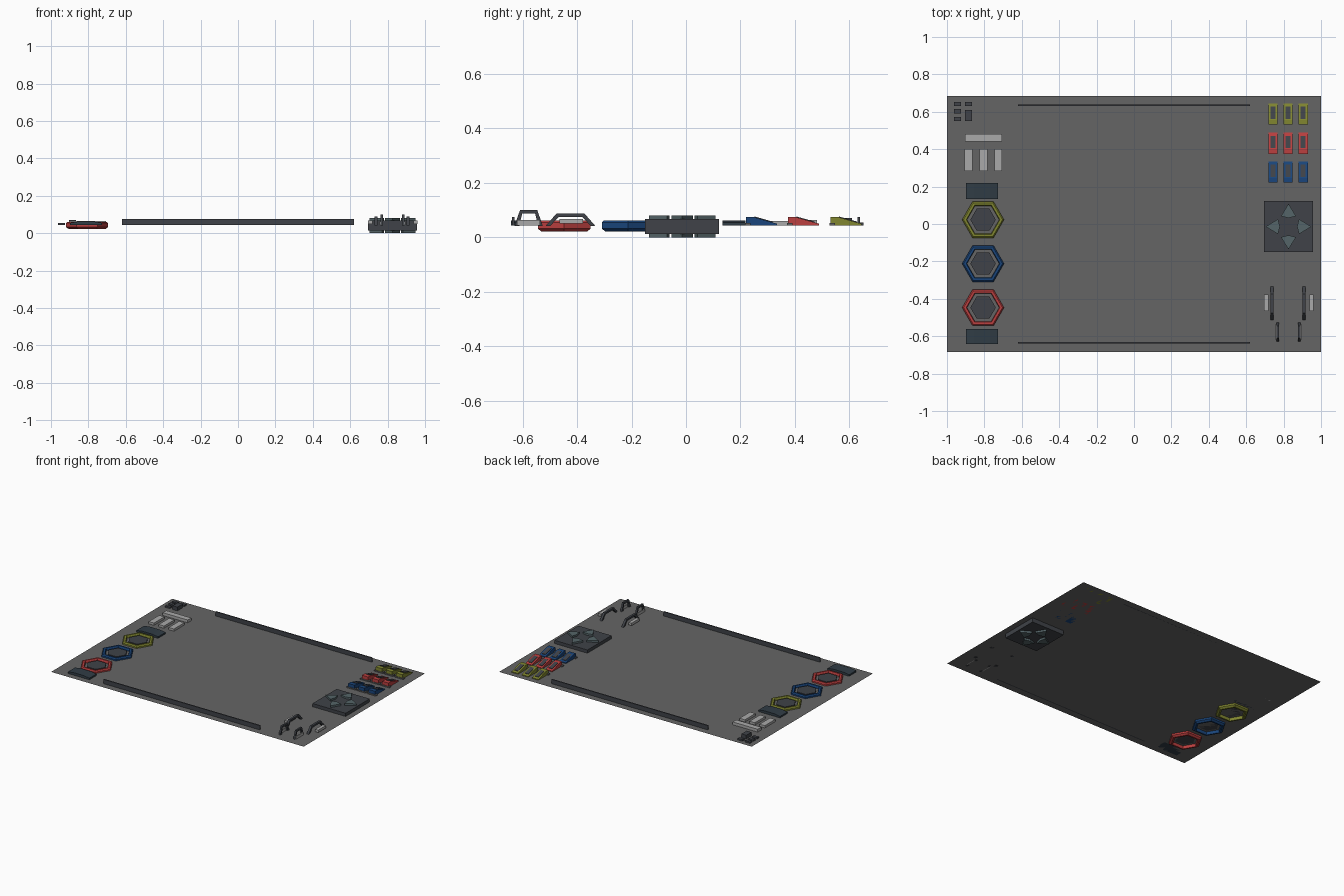
import bpy, bmesh
from math import cos, sin, pi

if "Cube" in bpy.data.objects:
    bpy.data.objects.remove(bpy.data.objects["Cube"])

P = 0.044  # height of the flat panel


def material(name, rgb):
    m = bpy.data.materials.new(name)
    m.diffuse_color = (*rgb, 1)
    m.use_nodes = True
    m.node_tree.nodes["Principled BSDF"].inputs["Base Color"].default_value = m.diffuse_color
    return m


PANEL = material("panel_grey", (0.13, 0.13, 0.13))
DARK = material("dark_grey", (0.05, 0.055, 0.065))
SLATE = material("slate", (0.03, 0.045, 0.06))
TEAL = material("teal_grey", (0.09, 0.13, 0.14))
LIGHT = material("light_grey", (0.4, 0.4, 0.4))
RED = material("red", (0.5, 0.05, 0.05))
BLUE = material("blue", (0.01, 0.06, 0.2))
YELLOW = material("olive_yellow", (0.22, 0.24, 0.03))


def build(name, verts, faces, mat):
    me = bpy.data.meshes.new(name)
    me.from_pydata(verts, [], faces)
    bm = bmesh.new()
    bm.from_mesh(me)
    if len(faces) > 1:
        bmesh.ops.recalc_face_normals(bm, faces=bm.faces)
    bm.to_mesh(me)
    bm.free()
    me.materials.append(mat)
    ob = bpy.data.objects.new(name, me)
    bpy.context.collection.objects.link(ob)
    return ob


def prism(name, pts, a, b, mat, axis="z"):
    """Extrude a 2D outline along an axis from a to b."""
    place = {"z": lambda p, t: (p[0], p[1], t),
             "x": lambda p, t: (t, p[0], p[1]),
             "y": lambda p, t: (p[0], t, p[1])}[axis]
    n = len(pts)
    verts = [place(p, a) for p in pts] + [place(p, b) for p in pts]
    faces = [tuple(range(n)), tuple(range(n, 2 * n))]
    faces += [(i, (i + 1) % n, n + (i + 1) % n, n + i) for i in range(n)]
    return build(name, verts, faces, mat)


def box(name, x0, x1, y0, y1, z0, z1, mat):
    return prism(name, [(x0, y0), (x1, y0), (x1, y1), (x0, y1)], z0, z1, mat)


def hexagon(cx, cy, r):
    return [(cx + r * cos(k * pi / 3), cy + r * sin(k * pi / 3)) for k in range(6)]


def hex_ring(name, cx, cy, profile, mat):
    """Sweep a closed (radius, z) profile around six sides."""
    n = len(profile)
    verts = [(x, y, z) for k in range(6) for r, z in profile
             for x, y in [hexagon(cx, cy, r)[k]]]
    faces = [(k * n + i, k * n + (i + 1) % n,
              (k + 1) % 6 * n + (i + 1) % n, (k + 1) % 6 * n + i)
             for k in range(6) for i in range(n)]
    return build(name, verts, faces, mat)


# Base panel: a single sheet
build("base_panel", [(-1, -.685, P), (1, -.685, P), (1, .685, P), (-1, .685, P)],
      [(0, 1, 2, 3)], PANEL)

# Long rails on the front and back edges
for s in (-1, 1):
    box("long_rail", -.62, .62, s * .634 - .004, s * .634 + .004, P, .075, DARK)

# Hexagonal buttons
ring = [(.112, .032), (.112, .054), (.104, .061), (.09, .061),
        (.086, .054), (.086, .022), (.098, .022)]
for y, mat in ((.023, YELLOW), (-.212, BLUE), (-.447, RED)):
    hex_ring("hex_ring", -.807, y, ring, mat)
    prism("hex_core", hexagon(-.807, y, .068), P, .055, DARK)

# Low arched pads at both ends of the button row
arch = [(-.898, P), (-.727, P), (-.727, .055), (-.77, .062), (-.855, .062), (-.898, .055)]
for y0, y1 in ((.134, .219), (-.642, -.561)):
    prism("arched_pad", arch, y0, y1, SLATE, "y")

# Pale bars
box("pale_crossbar", -.904, -.706, .44, .48, P, .064, LIGHT)
for x in (-.884, -.805, -.726):
    box("pale_bar", x - .021, x + .021, .283, .401, P, .06, LIGHT)

# Small corner keys
for y in (.641, .603, .562):
    box("small_key", -.963, -.925, y - .011, y + .011, P, .055, DARK)
box("small_key", -.904, -.866, .63, .652, P, .055, DARK)
box("tall_key", -.904, -.866, .551, .61, P, .071, DARK)

# Coloured wedges: three rows of three, each with a foot and a sloped inset
for y, mat in ((.527, YELLOW), (.371, RED), (.217, BLUE)):
    slope = [(y + .004, P), (y + .117, P), (y + .117, .05), (y + .03, .075), (y + .004, .075)]
    inset = [(y + .035, .06), (y + .1, .05), (y + .1, .058), (y + .035, .0765)]
    for x in (.743, .823, .904):
        prism("wedge", slope, x - .025, x + .025, mat, "x")
        prism("wedge_inset", inset, x - .014, x + .014, DARK, "x")
        box("wedge_foot", x - .035, x + .035, y, y + .02, P, .052, PANEL)

# Directional pad with four arrows passing through
cx, cy = .826, -.014
box("direction_pad", cx - .131, cx + .131, cy - .136, cy + .136, .013, .067, DARK)
arrow = [(.122, 0), (.056, .04), (.046, 0), (.056, -.04)]
for k in range(4):
    c, s = cos(k * pi / 2), sin(k * pi / 2)
    pts = [(cx + u * c - v * s, cy + u * s + v * c) for u, v in arrow]
    prism("direction_arrow", pts, 0, .08, TEAL)


def handle(name, x, y0, y1, top, slant, w):
    """Trapezoid grab handle lying along y."""
    t = .013
    outline = [(y0, .042), (y0 + slant, top), (y1 - slant, top), (y1, .042),
               (y1 - t * 1.3, .042), (y1 - slant - t * .6, top - t),
               (y0 + slant + t * .6, top - t), (y0 + t * 1.3, .042)]
    # split into quads so the concave outline stays clean
    for a, b in ((0, 1), (1, 2), (2, 3)):
        quad = [outline[a], outline[b], outline[7 - b], outline[7 - a]]
        prism(name, quad, x - w, x + w, DARK, "x")


# Grab handles with pale side plates
for s in (-1, 1):
    handle("large_handle", .824 + s * .086, -.515, -.333, .088, .04, .008)
    handle("small_handle", .826 + s * .057, -.629, -.526, .101, .02, .006)
    x = .828 + s * .121
    box("side_plate", x - .012, x + .012, -.465, -.378, .05, .068, LIGHT)
    x = .826 + s * .066
    box("thin_plate", x - .003, x + .003, -.62, -.535, P, .063, LIGHT)
